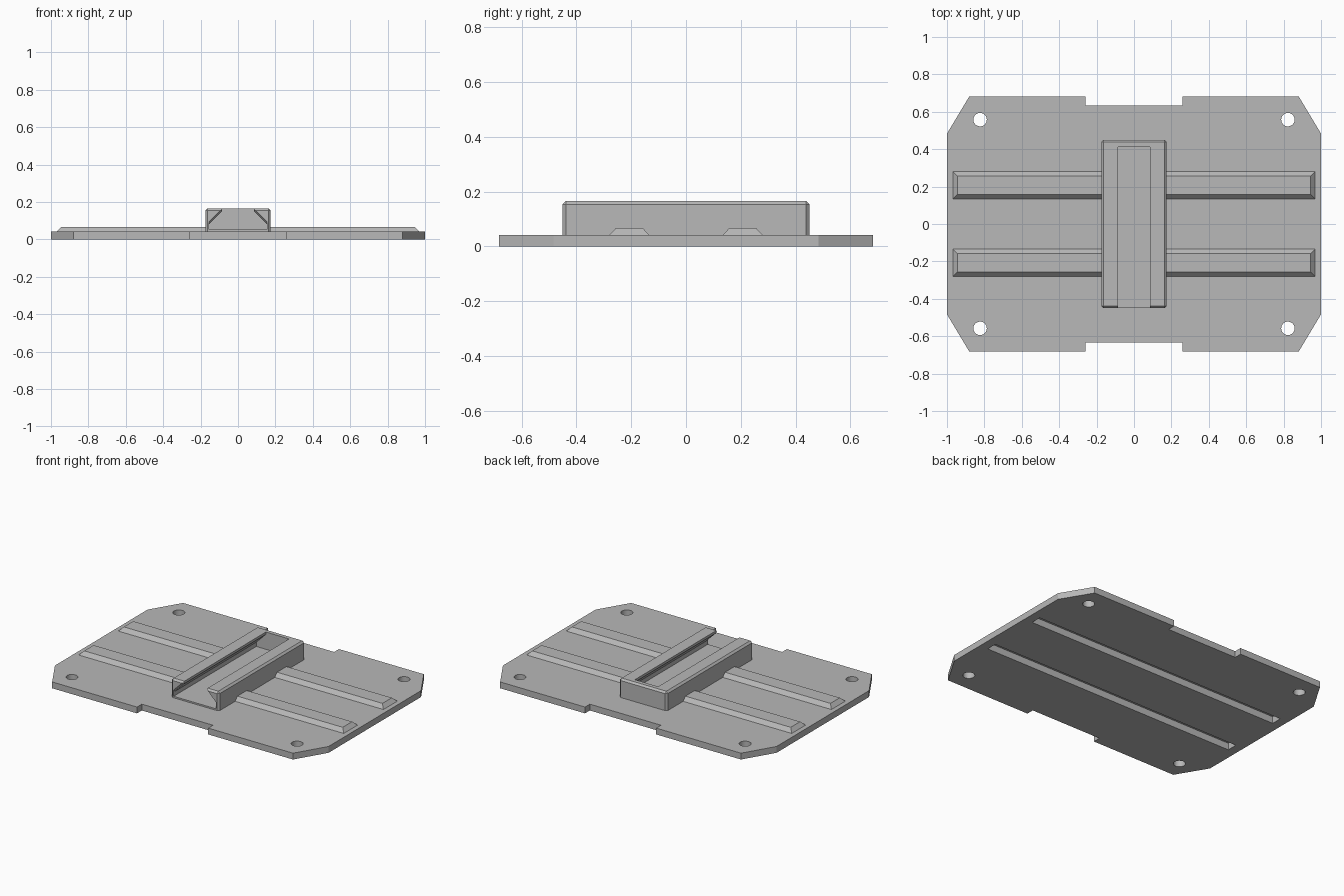
import bpy, bmesh

cube = bpy.data.objects.get("Cube")
if cube:
    bpy.data.objects.remove(cube, do_unlink=True)

grey = bpy.data.materials.new("plain grey")
grey.use_nodes = True
COLOUR = (0.48, 0.48, 0.48, 1)
grey.diffuse_color = COLOUR
grey.node_tree.nodes["Principled BSDF"].inputs["Base Color"].default_value = COLOUR

PLATE_TOP, BLOCK_TOP, BURIED = 0.042, 0.166, 0.02


def loft(name, rings, chamfer=0):
    """Solid made by joining matching closed rings and capping both ends."""
    bm = bmesh.new()
    loops = [[bm.verts.new(p) for p in ring] for ring in rings]
    for a, b in zip(loops, loops[1:]):
        for i in range(len(a)):
            j = (i + 1) % len(a)
            bm.faces.new((a[i], a[j], b[j], b[i]))
    bm.faces.new(loops[0][::-1])
    bm.faces.new(loops[-1])
    if chamfer:
        bmesh.ops.bevel(bm, geom=bm.edges[:], offset=chamfer, segments=1, affect='EDGES')
    bmesh.ops.recalc_face_normals(bm, faces=bm.faces[:])
    mesh = bpy.data.meshes.new(name)
    bm.to_mesh(mesh)
    bm.free()
    mesh.materials.append(grey)
    obj = bpy.data.objects.new(name, mesh)
    bpy.context.collection.objects.link(obj)
    return obj


def rect(hx, hy, z, cy=0):
    return [(x * hx, cy + y * hy, z) for x, y in ((-1, -1), (1, -1), (1, 1), (-1, 1))]


def combine(target, tool, operation):
    mod = target.modifiers.new(operation.lower(), 'BOOLEAN')
    mod.operation, mod.solver, mod.object = operation, 'EXACT', tool
    bpy.context.view_layer.objects.active = target
    bpy.ops.object.modifier_apply(modifier=mod.name)
    bpy.data.objects.remove(tool, do_unlink=True)


# Plate with clipped corners and a notch in the front and back edges
quarter = [(1, 0.483), (0.88, 0.683), (0.26, 0.683), (0.26, 0.633)]
half = quarter + [(-x, y) for x, y in reversed(quarter)]
outline = half + [(-x, -y) for x, y in half]
plate = loft("mounting_plate", [[(x, y, z) for x, y in outline] for z in (0, PLATE_TOP)])

# Two sloped stiffening ribs, continued a little way into the plate
for cy in (-0.207, 0.207):
    sink = PLATE_TOP - BURIED
    rib = loft("rib", [rect(0.968 + sink, 0.072 + sink, BURIED, cy),
                       rect(0.945, 0.049, 0.067, cy)])
    combine(plate, rib, 'UNION')

# Chamfered centre block
block = loft("block", [rect(0.175, 0.45, BURIED), rect(0.175, 0.45, BLOCK_TOP)], 0.012)
combine(plate, block, 'UNION')


# Undercut slide channel, open at the front and flared under its lips
def channel(y, lift):
    side = [(0.155, 0.052), (0.155, 0.08 + lift), (0.085, 0.15 + lift), (0.085, 0.22)]
    return [(x, y, z) for x, z in side] + [(-x, y, z) for x, z in reversed(side)]


slot = loft("slot_cutter", [channel(0.412, 0), channel(-0.435, 0), channel(-0.469, 0.032)])
combine(plate, slot, 'DIFFERENCE')

# Grooves under the ribs
for cy in (-0.207, 0.207):
    groove = loft("groove_cutter", [rect(0.94, 0.035, -0.05, cy), rect(0.94, 0.035, 0.045, cy)])
    combine(plate, groove, 'DIFFERENCE')

# Screw holes in the corners
for x in (-0.823, 0.823):
    for y in (-0.558, 0.558):
        bpy.ops.mesh.primitive_cylinder_add(vertices=32, radius=0.036, depth=0.3, location=(x, y, 0))
        hole = bpy.context.object
        hole.data.materials.append(grey)
        bpy.context.view_layer.update()
        combine(plate, hole, 'DIFFERENCE')

# Smooth hole walls, crisp edges elsewhere
bpy.ops.object.select_all(action='DESELECT')
plate.select_set(True)
bpy.context.view_layer.objects.active = plate
bpy.ops.object.shade_smooth_by_angle(angle=0.4)
